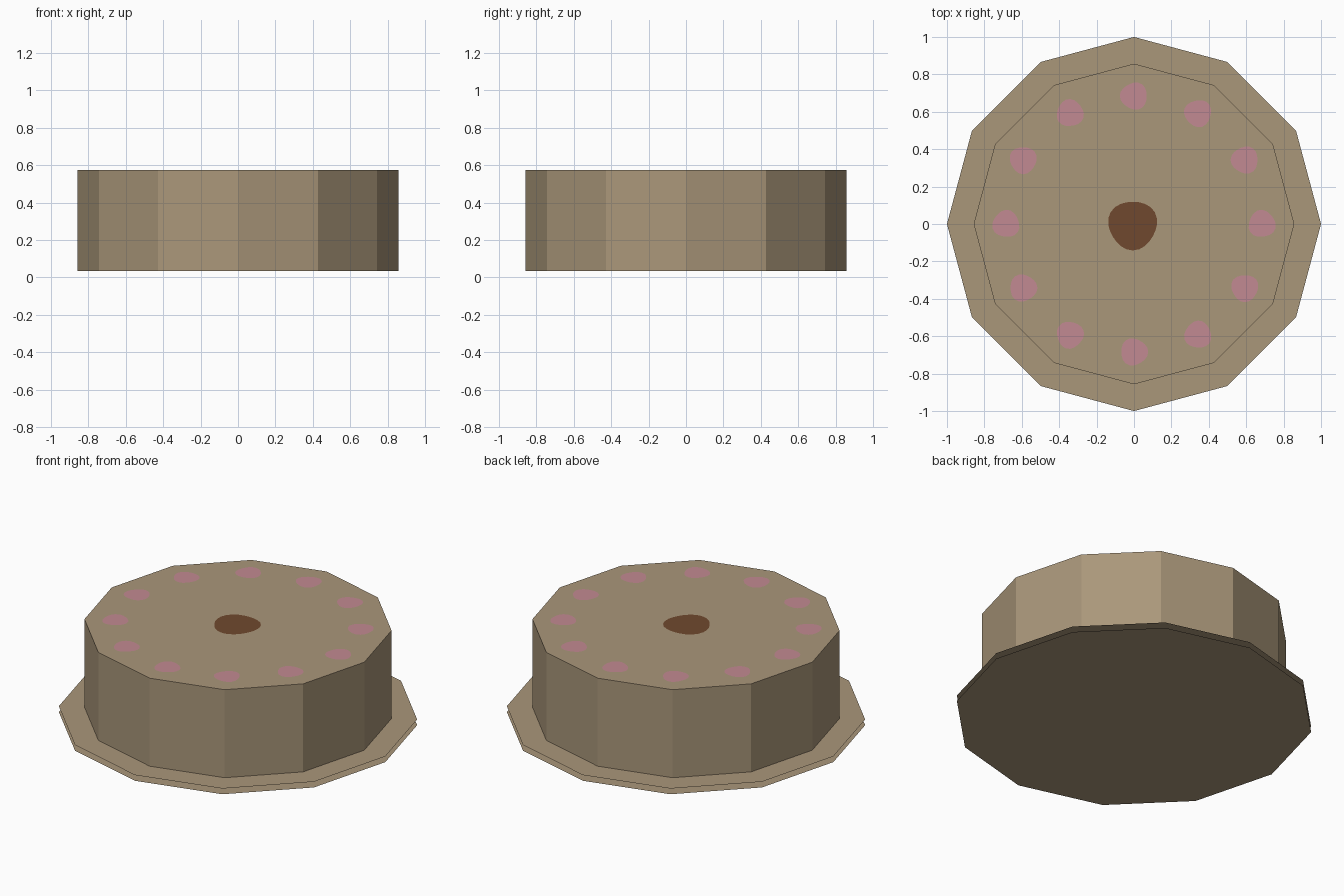
import bpy, bmesh, math

if "Cube" in bpy.data.objects:
    bpy.data.objects.remove(bpy.data.objects["Cube"])

def lin(c):
    c /= 255
    return c / 12.92 if c <= 0.04045 else ((c + 0.055) / 1.055) ** 2.4

def material(name, r, g, b):
    m = bpy.data.materials.new(name)
    m.diffuse_color = (lin(r), lin(g), lin(b), 1)
    m.use_nodes = True
    m.node_tree.nodes["Principled BSDF"].inputs["Base Color"].default_value = m.diffuse_color
    return m

TAN = material("tan", 170, 151, 122)
PINK = material("pink", 194, 138, 146)
BROWN = material("brown", 112, 73, 46)

SIDES, BASE_Z, TOP_Z, BODY_R = 12, 0.035, 0.575, 0.857

def ring(bm, radius, z, n=SIDES, cx=0, cy=0, wobble=0):
    pts = []
    for i in range(n):
        a = math.tau * i / n
        r = radius * (1 + wobble * math.sin(3 * a + 4 * cx + 7 * cy))
        pts.append(bm.verts.new((cx + r * math.cos(a), cy + r * math.sin(a), z)))
    return pts

def finish(name, bm, mat):
    me = bpy.data.meshes.new(name)
    bm.to_mesh(me)
    bm.free()
    me.materials.append(mat)
    ob = bpy.data.objects.new(name, me)
    bpy.context.collection.objects.link(ob)

# Base plate: two separate flat sheets, open around the rim
bm = bmesh.new()
bm.faces.new(reversed(ring(bm, 1.0, 0)))
bm.faces.new(ring(bm, 1.0, BASE_Z))
finish("base_plate", bm, TAN)

# Twelve-sided body with closed top
bm = bmesh.new()
low, high = ring(bm, BODY_R, BASE_Z), ring(bm, BODY_R, TOP_Z)
for i in range(SIDES):
    j = (i + 1) % SIDES
    bm.faces.new((low[i], low[j], high[j], high[i]))
bm.faces.new(high)
finish("body", bm, TAN)

# Ring of pink spots painted on the top
bm = bmesh.new()
for i in range(12):
    a = math.tau * i / 12
    bm.faces.new(ring(bm, 0.072, TOP_Z + 0.002, 20,
                      0.684 * math.cos(a), 0.684 * math.sin(a), 0.06))
finish("pink_spots", bm, PINK)

# Brown spot in the middle
bm = bmesh.new()
bm.faces.new(ring(bm, 0.13, TOP_Z + 0.002, 24, -0.007, -0.005, 0.05))
finish("centre_spot", bm, BROWN)
